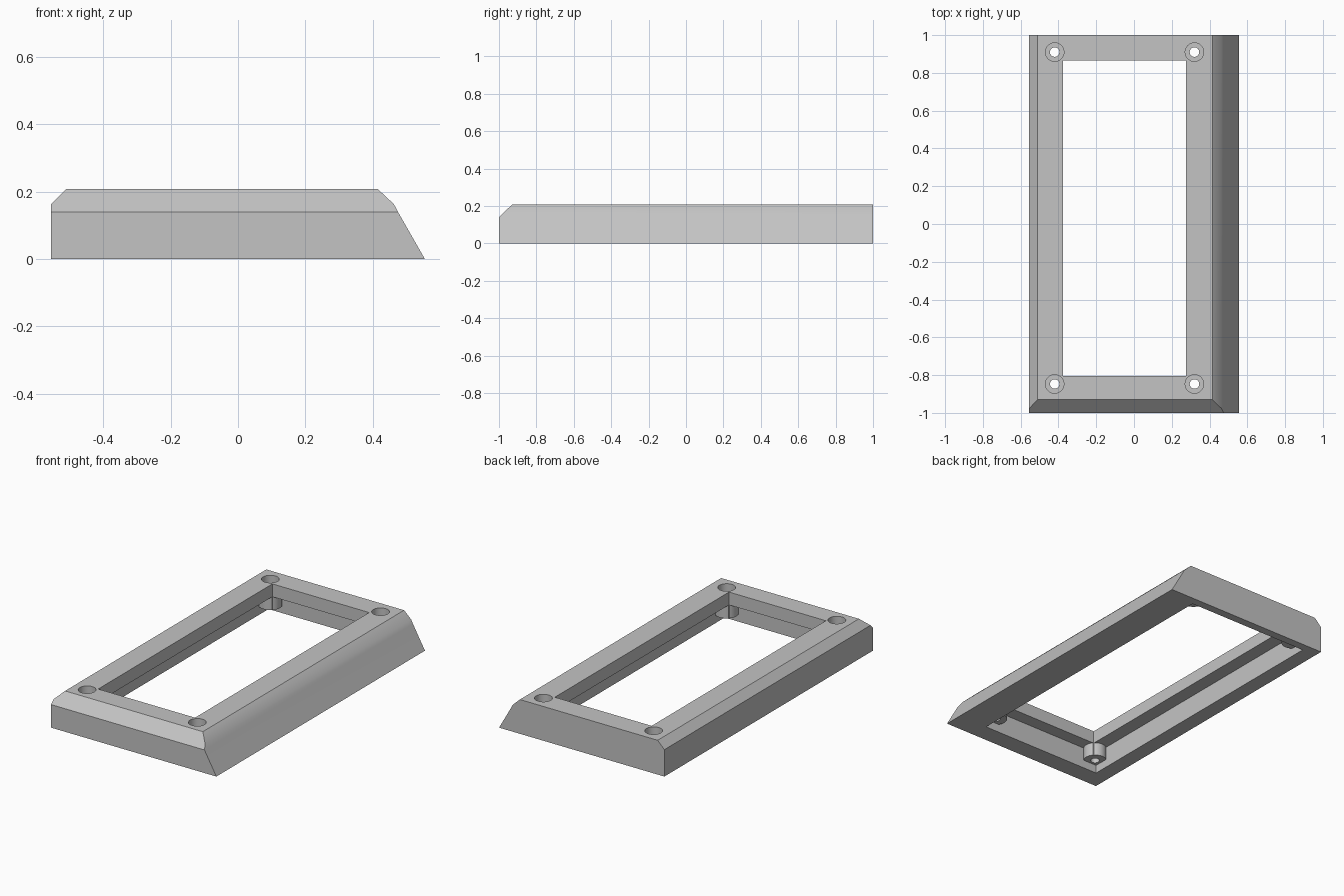
import bpy
import bmesh
from mathutils import Vector

cube = bpy.data.objects.get("Cube")
if cube:
    bpy.data.objects.remove(cube, do_unlink=True)

grey = bpy.data.materials.new("plain grey")
grey.use_nodes = True
colour = (0.55, 0.55, 0.55, 1)
grey.diffuse_color = colour
grey.node_tree.nodes["Principled BSDF"].inputs["Base Color"].default_value = colour

TOP = 0.208
CEILING = 0.13
HOLES = [(x, y) for x in (-0.42, 0.32) for y in (-0.847, 0.91)]


def make_object(name, bm):
    bmesh.ops.recalc_face_normals(bm, faces=bm.faces)
    mesh = bpy.data.meshes.new(name)
    bm.to_mesh(mesh)
    bm.free()
    mesh.materials.append(grey)
    obj = bpy.data.objects.new(name, mesh)
    bpy.context.collection.objects.link(obj)
    return obj


def box(name, x0, x1, y0, y1, z0, z1):
    bm = bmesh.new()
    bmesh.ops.create_cube(bm, size=1)
    bmesh.ops.scale(bm, vec=(x1 - x0, y1 - y0, z1 - z0), verts=bm.verts)
    bmesh.ops.translate(bm, vec=((x0 + x1) / 2, (y0 + y1) / 2, (z0 + z1) / 2), verts=bm.verts)
    return make_object(name, bm)


def corner_cylinders(name, radius, z0, z1):
    """One upright cylinder at each screw position."""
    bm = bmesh.new()
    for x, y in HOLES:
        made = bmesh.ops.create_cone(bm, cap_ends=True, segments=48, radius1=radius,
                                     radius2=radius, depth=z1 - z0)
        bmesh.ops.translate(bm, vec=(x, y, (z0 + z1) / 2), verts=made["verts"])
    return make_object(name, bm)


def combine(target, tool, operation):
    tool.hide_render = True
    mod = target.modifiers.new(tool.name, "BOOLEAN")
    mod.operation = operation
    mod.solver = "EXACT"
    mod.object = tool
    bpy.context.view_layer.objects.active = target
    bpy.ops.object.modifier_apply(modifier=mod.name)
    bpy.data.objects.remove(tool, do_unlink=True)


# Frame body: side-to-side profile swept from front to back
profile = [(-0.555, 0), (-0.555, 0.163), (-0.51, TOP), (0.415, TOP),
           (0.463, 0.163), (0.475, 0.14), (0.555, 0)]
bm = bmesh.new()
face = bm.faces.new([bm.verts.new((x, -1, z)) for x, z in profile])
swept = bmesh.ops.extrude_face_region(bm, geom=[face])
bmesh.ops.translate(bm, vec=(0, 2, 0),
                    verts=[g for g in swept["geom"] if isinstance(g, bmesh.types.BMVert)])
bmesh.ops.recalc_face_normals(bm, faces=bm.faces)

# Chamfer along the top front edge
cut = bmesh.ops.bisect_plane(bm, geom=bm.verts[:] + bm.edges[:] + bm.faces[:],
                             plane_co=(0, -1, 0.14), plane_no=Vector((0, -0.068, 0.07)),
                             clear_outer=True)
rim = [g for g in cut["geom_cut"] if isinstance(g, bmesh.types.BMEdge)]
bmesh.ops.holes_fill(bm, edges=rim)
frame = make_object("frame", bm)

# Underside pocket, screw bosses, window and stepped screw holes
combine(frame, box("pocket_cutter", -0.46, 0.36, -0.885, 0.95, -0.1, CEILING), "DIFFERENCE")
combine(frame, corner_cylinders("screw_bosses", 0.065, 0.05, 0.16), "UNION")
combine(frame, box("window_cutter", -0.375, 0.275, -0.805, 0.865, -0.1, 0.4), "DIFFERENCE")
combine(frame, corner_cylinders("counterbore_cutter", 0.049, 0.1, 0.4), "DIFFERENCE")
combine(frame, corner_cylinders("screw_hole_cutter", 0.025, -0.1, 0.4), "DIFFERENCE")

# Soft shading on the rounded side and bores, crisp edges elsewhere
bpy.ops.object.select_all(action="DESELECT")
frame.select_set(True)
bpy.context.view_layer.objects.active = frame
bpy.ops.object.shade_smooth_by_angle(angle=0.5)
